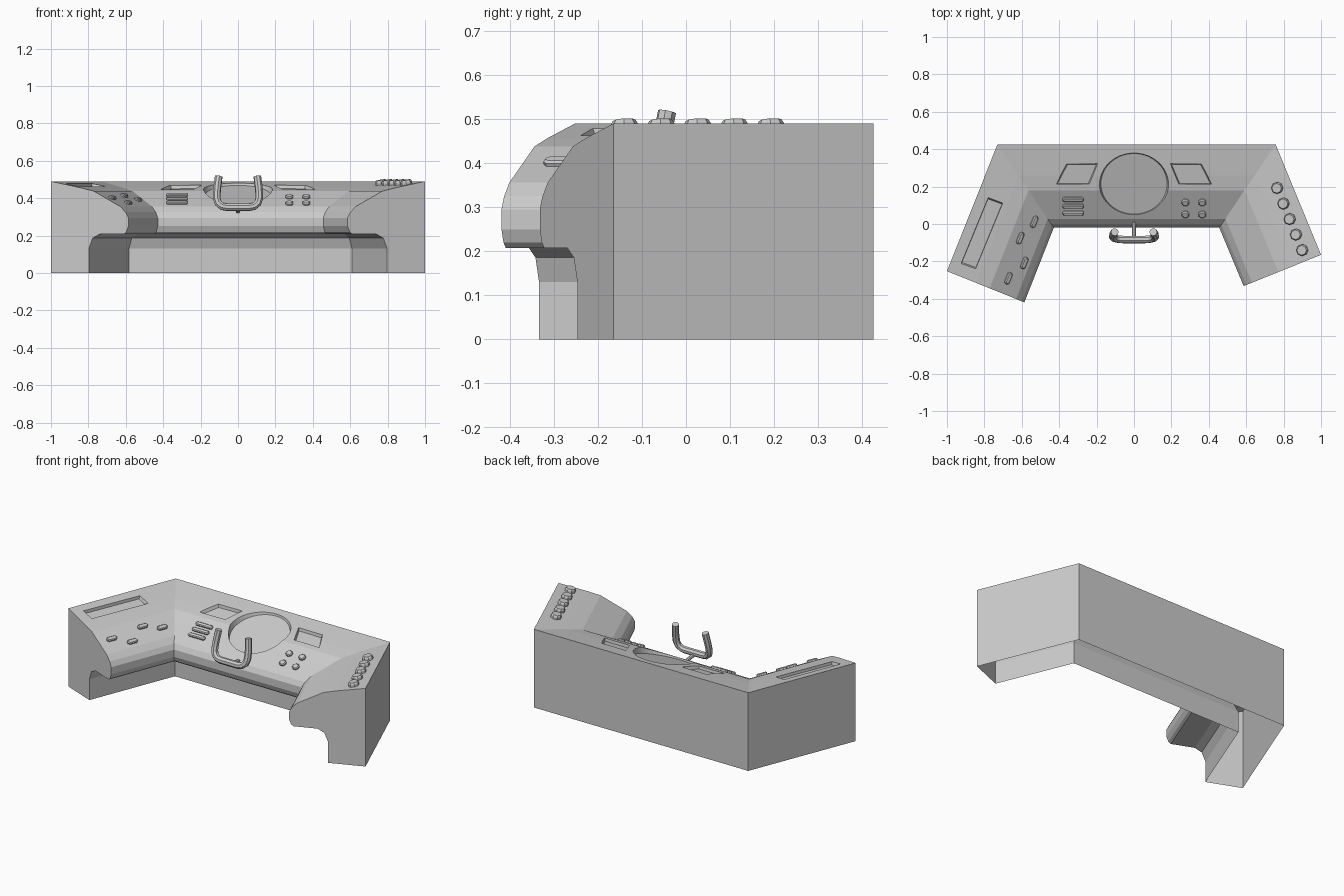
import bpy, bmesh, math
from mathutils import Vector, Matrix

if "Cube" in bpy.data.objects:
    bpy.data.objects.remove(bpy.data.objects["Cube"])

# Cross-section: (distance in from the back wall, height)
PROFILE = [(0, 0), (0, .49), (.166, .457), (.246, .438), (.32, .398), (.398, .356), (.43, .325),
           (.446, .295), (.446, .25), (.434, .22), (.42, .208), (.28, .208), (.24, .186),
           (.218, .13), (.218, 0)]
# Wings: (point on back wall, inward direction)
LEFT = (Vector((-1, -.252)), Vector((.928, -.374)))
MAIN = (Vector((0, .426)), Vector((0, -1)))
RIGHT = (Vector((1, -.165)), Vector((-.928, -.374)))


def new_object(name, bm):
    bmesh.ops.recalc_face_normals(bm, faces=bm.faces)
    me = bpy.data.meshes.new(name)
    bm.to_mesh(me)
    bm.free()
    ob = bpy.data.objects.new(name, me)
    bpy.context.collection.objects.link(ob)
    return ob


def loft(bm, loops, caps=True):
    rings = [[bm.verts.new(p) for p in loop] for loop in loops]
    n = len(rings[0])
    for a, b in zip(rings, rings[1:]):
        for i in range(n):
            bm.faces.new((a[i], a[(i + 1) % n], b[(i + 1) % n], b[i]))
    if caps:
        bm.faces.new(rings[0])
        bm.faces.new(rings[-1])


def surface(x, y, wing):
    """Height and slope of the console top above a plan point."""
    d = (Vector((x, y)) - wing[0]).dot(wing[1])
    for (d0, z0), (d1, z1) in zip(PROFILE[1:8], PROFILE[2:8]):
        if d <= d1 or d1 == PROFILE[7][0]:
            s = (z1 - z0) / (d1 - d0)
            return z0 + s * (d - d0), s


# Console body: profile swept round the two mitred corners
stations = [(LEFT[0], LEFT[1]), (Vector((-.73, .426)), Vector((.675, -1))),
            (Vector((.757, .426)), Vector((-.675, -1))), (RIGHT[0], RIGHT[1])]
bm = bmesh.new()
loft(bm, [[(p.x + v.x * d, p.y + v.y * d, z) for d, z in PROFILE] for p, v in stations])
body = new_object("console_body", bm)

# Recess cutters with slightly tapered walls
cutters = []


def recess(name, pts, floor, taper):
    c = sum((Vector(p) for p in pts), Vector((0, 0))) / len(pts)
    low = []
    for p in pts:
        v = Vector(p) - c
        q = c + v * (1 - taper / v.length)
        low.append((q.x, q.y, floor(q.x, q.y)))
    mid = [(p[0], p[1], floor(*p) + .035) for p in pts]
    top = [(p[0], p[1], .7) for p in pts]
    bm = bmesh.new()
    loft(bm, [low, mid, top])
    ob = new_object(name, bm)
    ob.hide_render = True
    ob.hide_viewport = False
    cutters.append(ob)


circle = [(.185 * math.cos(i * math.tau / 40), .215 + .17 * math.sin(i * math.tau / 40)) for i in range(40)]
recess("dial_cutter", circle, lambda x, y: .413 + .344 * (y - .215), .008)
for s in (-1, 1):
    recess("screen_cutter", [(s * .365, .325), (s * .19, .325), (s * .235, .21), (s * .42, .21)],
           lambda x, y: surface(x, y, MAIN)[0] - .018, .012)
recess("slot_cutter", [(-.778, .148), (-.698, .118), (-.848, -.246), (-.928, -.217)],
       lambda x, y: surface(x, y, LEFT)[0] - .018, .014)

for c in cutters:
    m = body.modifiers.new("recess", 'BOOLEAN')
    m.operation, m.solver, m.object = 'DIFFERENCE', 'EXACT', c
bpy.context.view_layer.update()
bm = bmesh.new()
bm.from_mesh(body.evaluated_get(bpy.context.evaluated_depsgraph_get()).to_mesh())
# The underside is open
bmesh.ops.delete(bm, geom=[f for f in bm.faces if all(v.co.z < .001 for v in f.verts)], context='FACES')
body.modifiers.clear()
bm.to_mesh(body.data)
bm.free()
for c in cutters:
    bpy.data.objects.remove(c)


# Buttons: chamfered pads lying on the sloping surface
def button(name, x, y, wing, a, b, c, h):
    z, s = surface(x, y, wing)
    v = wing[1]
    w = Vector((v.x, v.y, s)).normalized()
    u = Vector((v.y, -v.x, 0)).normalized()
    mat = Matrix((u, w, u.cross(w))).transposed()
    out = [(a, b - c), (a - c, b), (c - a, b), (-a, b - c), (-a, c - b), (c - a, -b), (a - c, -b), (a, c - b)]
    loops = []
    for inset, lift in ((0, -.008), (0, h * .6), (.005, h)):
        loops.append([mat @ Vector((px * (1 - inset / a), py * (1 - inset / b), lift)) + Vector((x, y, z))
                      for px, py in out])
    bm = bmesh.new()
    loft(bm, loops)
    new_object(name, bm)


for y in (.133, .096, .059):
    button("bar_button", -.325, y, MAIN, .056, .012, .006, .013)
for x in (.275, .365):
    for y in (.117, .053):
        button("round_button", x, y, MAIN, .02, .019, .011, .013)
for x, y in ((-.535, .012), (-.61, -.075), (-.588, -.208), (-.673, -.29)):
    button("pill_button", x, y, LEFT, .033, .014, .009, .013)
for i in range(5):
    button("wing_knob", .767 + .0335 * i, .193 - .083 * i, RIGHT, .029, .029, .017, .024)


# Yoke: bevelled curve tubes turned into meshes
def tube(name, pts, r):
    cu = bpy.data.curves.new(name, 'CURVE')
    cu.dimensions = '3D'
    cu.bevel_depth, cu.bevel_resolution, cu.use_fill_caps = r, 2, True
    sp = cu.splines.new('POLY')
    sp.points.add(len(pts) - 1)
    for p, co in zip(sp.points, pts):
        p.co = (*co, 1)
    ob = bpy.data.objects.new(name, cu)
    bpy.context.collection.objects.link(ob)
    bpy.ops.object.select_all(action='DESELECT')
    ob.select_set(True)
    bpy.context.view_layer.objects.active = ob
    bpy.ops.object.convert(target='MESH')
    bpy.ops.object.shade_smooth_by_angle()


half = [(-.103, -.043, .517), (-.112, -.056, .45), (-.114, -.068, .40), (-.105, -.076, .372),
        (-.085, -.081, .356), (-.06, -.083, .352)]
tube("yoke_handle", half + [(-x, y, z) for x, y, z in reversed(half)], .021)
tube("yoke_stem", [(0, -.09, .342), (0, .03, .325)], .011)
